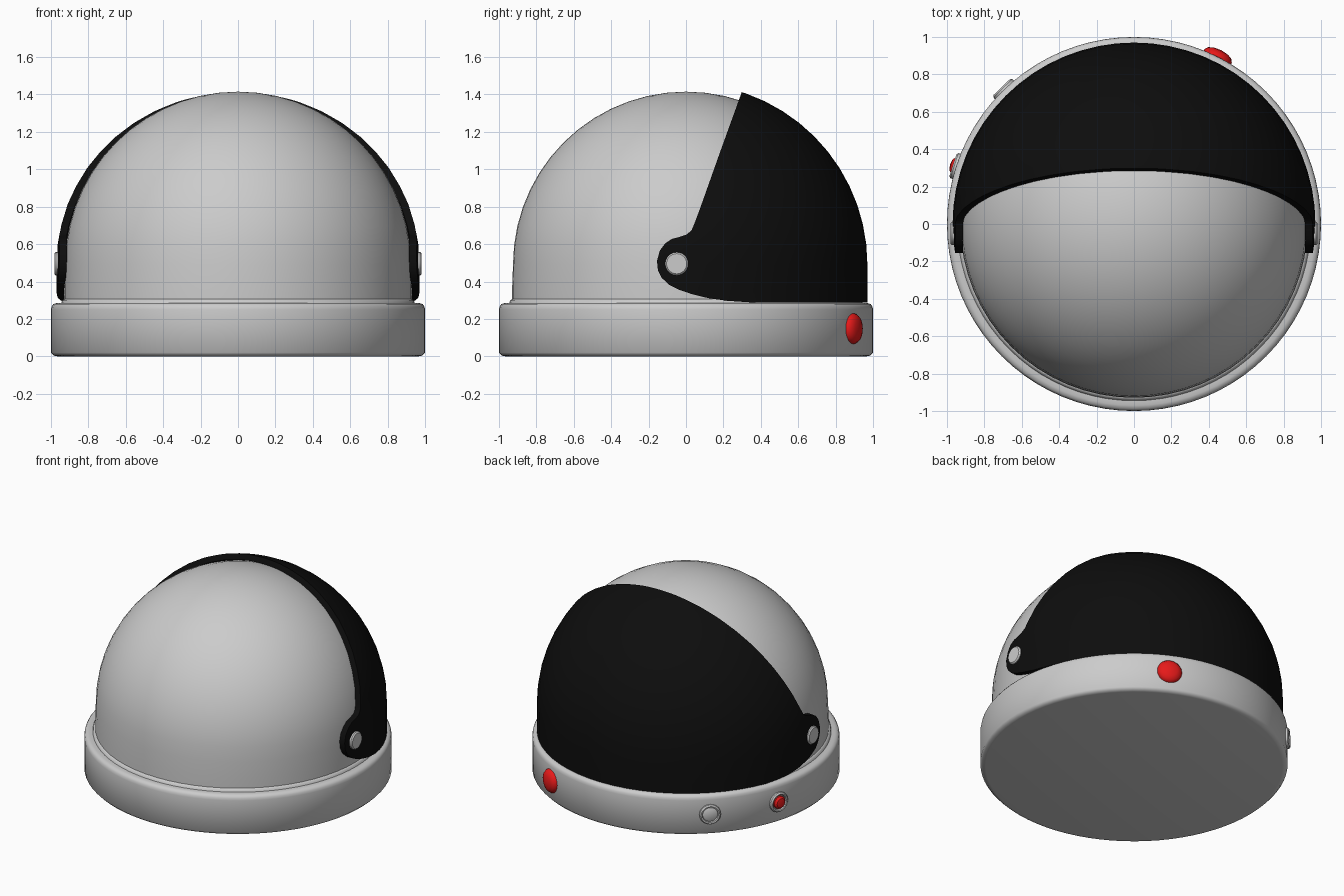
import bpy, bmesh
from math import sin, cos, pi, radians
from mathutils import Matrix, Vector

if "Cube" in bpy.data.objects:
    bpy.data.objects.remove(bpy.data.objects["Cube"])


def material(name, rgb):
    m = bpy.data.materials.new(name)
    m.diffuse_color = (*rgb, 1)
    m.use_nodes = True
    m.node_tree.nodes["Principled BSDF"].inputs["Base Color"].default_value = m.diffuse_color
    return m


RED = material("red", (0.8, 0.01, 0.01))
BLACK = material("black", (0.004, 0.004, 0.004))


def finish(name, bm, mat=None, angle=35):
    bmesh.ops.remove_doubles(bm, verts=bm.verts, dist=1e-5)
    bmesh.ops.recalc_face_normals(bm, faces=bm.faces)
    me = bpy.data.meshes.new(name)
    bm.to_mesh(me)
    bm.free()
    ob = bpy.data.objects.new(name, me)
    bpy.context.collection.objects.link(ob)
    if mat:
        me.materials.append(mat)
    smooth(ob, angle)
    return ob


def smooth(ob, angle=35):
    bpy.ops.object.select_all(action='DESELECT')
    ob.select_set(True)
    bpy.context.view_layer.objects.active = ob
    bpy.ops.object.shade_smooth_by_angle(angle=radians(angle))


def lathe(name, profile, segs=64, mat=None, matrix=None, angle=35):
    """Revolve (radius, height) points about z."""
    bm = bmesh.new()
    vs = [bm.verts.new((r, 0, z)) for r, z in profile]
    es = [bm.edges.new(p) for p in zip(vs, vs[1:])]
    bmesh.ops.spin(bm, geom=vs + es, cent=(0, 0, 0), axis=(0, 0, 1),
                   angle=2 * pi, steps=segs, use_merge=True)
    if matrix:
        bm.transform(matrix)
    return finish(name, bm, mat, angle)


def arc(r, n, zc=0.49):
    return [(r * cos(i / n * pi / 2), zc + r * sin(i / n * pi / 2)) for i in range(n)] + [(0, zc + r)]


# Neck ring with rounded rims and a closed underside
lathe("neck_ring", [(0, 0), (0.965, 0), (0.985, 0.004), (1, 0.02), (1, 0.25), (0.997, 0.266),
                    (0.988, 0.279), (0.97, 0.285), (0.945, 0.285), (0.94, 0.298),
                    (0.93, 0.306), (0.91, 0.308)], 80, angle=50)

# Dome shell
lathe("dome", [(0.929, 0.27), (0.929, 0.38)] + arc(0.925, 14))

# Visor: domed shell trimmed to a side-view outline (y, z)
outer = [(0.97, 0.2), (0.97, 0.35)] + arc(0.97, 14)
inner = [(0.932, 0.2), (0.932, 0.35)] + arc(0.93, 14)
visor = lathe("visor", outer + inner[::-1] + [outer[0]])
outline = [(0.298, 1.412), (0.185, 1.10), (0.075, 0.79), (0.045, 0.71), (0.03, 0.675), (0.005, 0.652),
           (-0.035, 0.638), (-0.075, 0.628), (-0.11, 0.605), (-0.14, 0.565), (-0.155, 0.51),
           (-0.15, 0.46), (-0.13, 0.42), (-0.09, 0.382), (-0.04, 0.357), (0.03, 0.333),
           (0.12, 0.311), (0.22, 0.297), (0.37, 0.287), (1.2, 0.287), (1.2, 1.6), (0.365, 1.6)]
bm = bmesh.new()
face = bm.faces.new([bm.verts.new((-1.2, y, z)) for y, z in outline])
ext = bmesh.ops.extrude_face_region(bm, geom=[face])
bmesh.ops.translate(bm, vec=(2.4, 0, 0), verts=[v for v in ext["geom"] if isinstance(v, bmesh.types.BMVert)])
cutter = finish("visor_cutter", bm)
cutter.hide_render = True
mod = visor.modifiers.new("trim", 'BOOLEAN')
mod.operation, mod.object, mod.solver = 'INTERSECT', cutter, 'EXACT'
bpy.context.view_layer.objects.active = visor
bpy.ops.object.modifier_apply(modifier=mod.name)
bpy.data.objects.remove(cutter)
visor.data.materials.clear()
visor.data.materials.append(BLACK)
smooth(visor)

# Visor pivots on both sides
for side, label in ((1, "right"), (-1, "left")):
    m = Matrix.Translation((0, -0.05, 0.495)) @ Vector((side, 0, 0)).to_track_quat('Z', 'Y').to_matrix().to_4x4()
    lathe("visor_pivot_" + label, [(0, 0.92), (0.062, 0.92), (0.062, 0.974), (0.054, 0.982), (0, 0.982)], 24, matrix=m)


def on_ring(name, deg, profile, mat=None, segs=20, z=0.148):
    """Place a small lathed part on the ring wall, facing outwards."""
    a = radians(deg)
    d = Vector((cos(a), sin(a), 0))
    m = Matrix.Translation(d + Vector((0, 0, z))) @ d.to_track_quat('Z', 'Y').to_matrix().to_4x4()
    return lathe(name, profile, segs, mat, m)


# Large red button
on_ring("large_button", 63.4, [(0, -0.03), (0.082, -0.03), (0.082, 0.004), (0.07, 0.022),
                               (0.045, 0.034), (0, 0.04)], RED)

# Small red button with its collar
collar = [(0.072, -0.02), (0.07, 0.01), (0.062, 0.018), (0.053, 0.016), (0.05, -0.005), (0, -0.005)]
on_ring("small_button_collar", 162, collar)
on_ring("small_button", 162, [(0.044, -0.01), (0.044, 0.015), (0.032, 0.028), (0, 0.034)], RED)

# Grey socket with a low cap
on_ring("socket_collar", 134, collar)
on_ring("socket_cap", 134, [(0.05, -0.01), (0.05, 0.006), (0.04, 0.012), (0, 0.012)])
